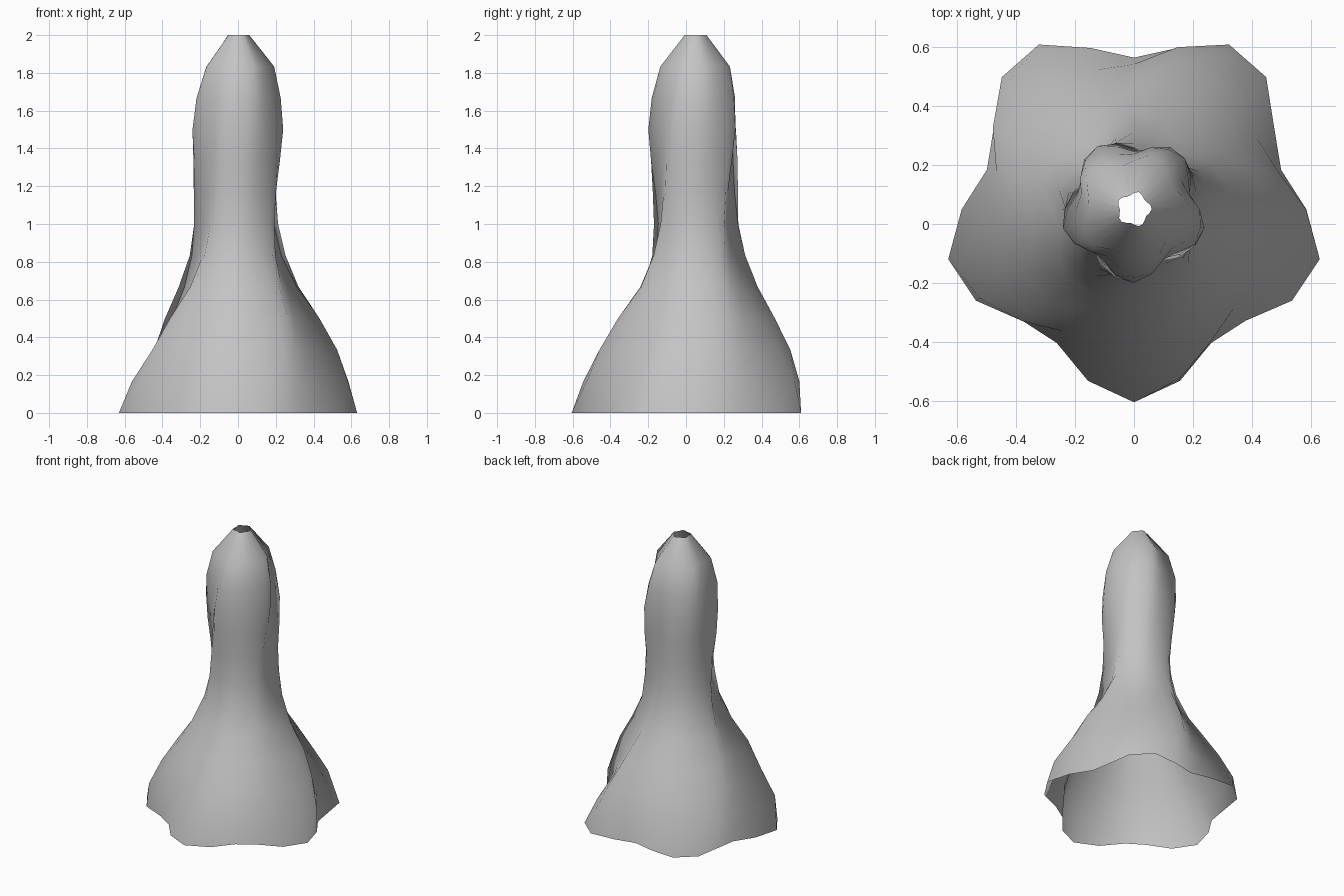
import bpy
import bmesh
from math import cos, sin, radians, tau
from mathutils import Vector

cube = bpy.data.objects.get("Cube")
if cube:
    bpy.data.objects.remove(cube, do_unlink=True)

SIDES = 24
LOBES = 5
LOBE_DEPTH = 0.12
TWIST = radians(47)          # turn of the lobes per unit of height
CENTRE_Y = 0.05
HEIGHT = 2.0
# Mean radius of each evenly spaced ring, from the flared hem to the open tip
RADII = [0.585, 0.543, 0.47, 0.39, 0.297, 0.236, 0.211,
         0.209, 0.217, 0.223, 0.21, 0.172, 0.054]
STEP = HEIGHT / (len(RADII) - 1)


def make_material(name, colour):
    mat = bpy.data.materials.new(name)
    mat.use_nodes = True
    mat.diffuse_color = colour
    bsdf = next(n for n in mat.node_tree.nodes if n.type == 'BSDF_PRINCIPLED')
    bsdf.inputs["Base Color"].default_value = colour
    return mat


# Fluted, twisting shell, open at both ends
bm = bmesh.new()
rings, normals = [], []
for k, radius in enumerate(RADII):
    z = k * STEP
    low, high = max(k - 1, 0), min(k + 1, len(RADII) - 1)
    slope = (RADII[high] - RADII[low]) / ((high - low) * STEP)
    ring = []
    for i in range(SIDES):
        a = tau * i / SIDES
        tip = radians(-90) + TWIST * z
        r = radius * (1 + LOBE_DEPTH * cos(LOBES * (a - tip)))
        ring.append(bm.verts.new((r * cos(a), CENTRE_Y + r * sin(a), z)))
        normals.append(Vector((cos(a), sin(a), -slope)).normalized())
    rings.append(ring)

for lower, upper in zip(rings, rings[1:]):
    for i in range(SIDES):
        j = (i + 1) % SIDES
        bm.faces.new((lower[i], lower[j], upper[j], upper[i])).smooth = True

mesh = bpy.data.meshes.new("fluted_shell")
bm.to_mesh(mesh)
bm.free()

# Soft shading that follows the round profile
mesh.normals_split_custom_set_from_vertices(normals)
mesh.materials.append(make_material("light grey", (0.55, 0.55, 0.55, 1)))
shell = bpy.data.objects.new("fluted_shell", mesh)
bpy.context.collection.objects.link(shell)
